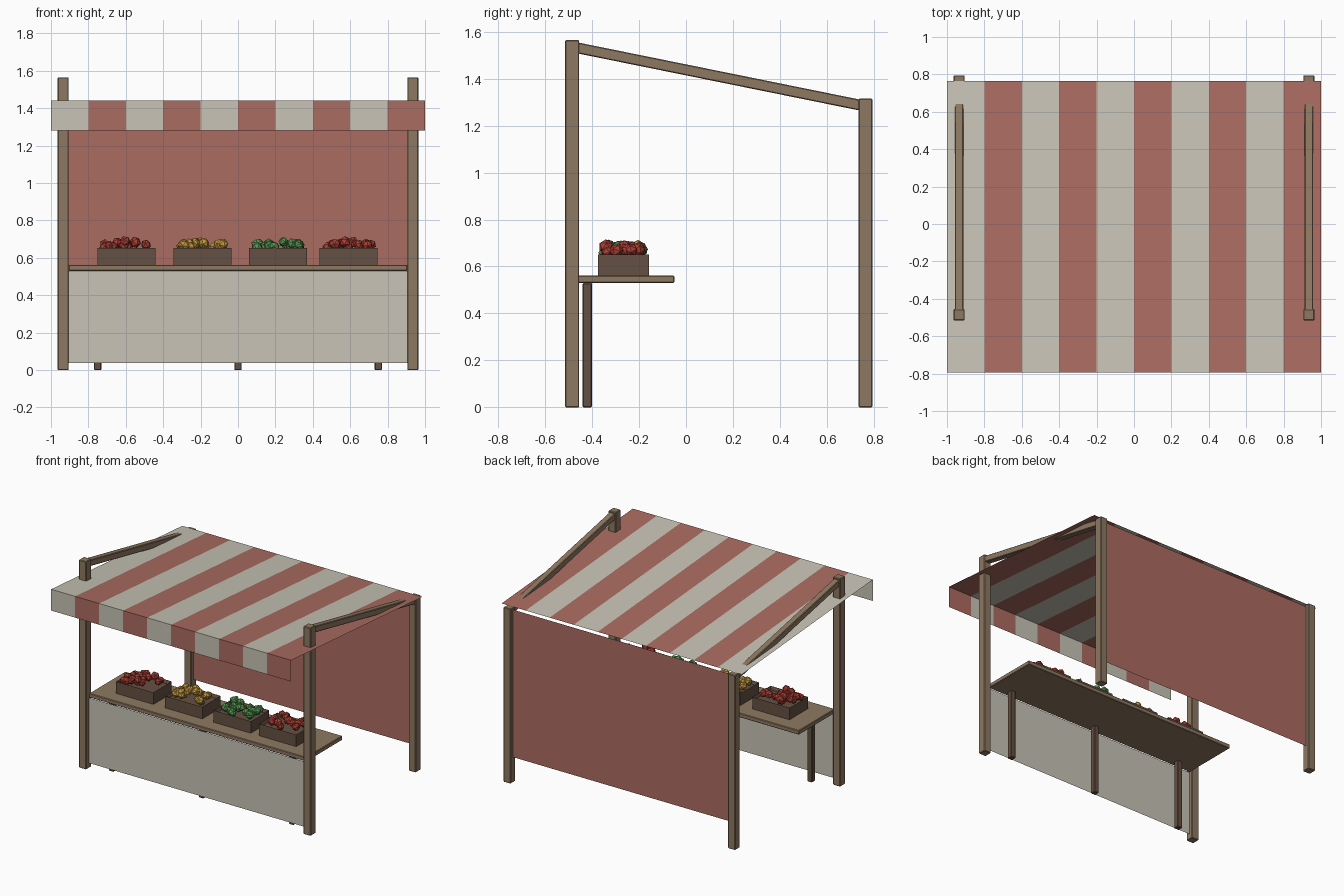
import bpy, bmesh, random
from math import atan2, hypot
from mathutils import Vector, Matrix

random.seed(4)
cube = bpy.data.objects.get("Cube")
if cube:
    bpy.data.objects.remove(cube, do_unlink=True)


def material(name, r, g, b):
    m = bpy.data.materials.new(name)
    m.use_nodes = True
    m.diffuse_color = (r, g, b, 1)
    m.node_tree.nodes["Principled BSDF"].inputs["Base Color"].default_value = (r, g, b, 1)
    return m


CREAM = material("cream cloth", .58, .55, .47)
RED = material("faded red cloth", .41, .15, .12)
WOOD = material("light wood", .27, .19, .12)
DARK = material("dark wood", .13, .08, .055)
TOMATO = material("tomato red", .42, .05, .035)
YELLOW = material("fruit yellow", .56, .32, .05)
GREEN = material("fruit green", .09, .30, .08)


def finish(name, bm, *mats):
    me = bpy.data.meshes.new(name)
    bm.to_mesh(me)
    bm.free()
    for m in mats:
        me.materials.append(m)
    ob = bpy.data.objects.new(name, me)
    bpy.context.collection.objects.link(ob)
    return ob


def box(name, lo, hi, mat, bevel=.004):
    lo, hi = Vector(lo), Vector(hi)
    bm = bmesh.new()
    bmesh.ops.create_cube(bm, size=1, matrix=Matrix.Translation((lo + hi) / 2)
                          @ Matrix.Diagonal((*(hi - lo), 1)))
    ob = finish(name, bm, mat)
    if bevel:
        mod = ob.modifiers.new("soft edges", "BEVEL")
        mod.width, mod.segments = bevel, 1
    return ob


def sheet(name, half_width, path, mats, strips=1):
    """Cloth swept along x from a (y, z) path, striped in alternating colours."""
    bm = bmesh.new()
    rows = [[bm.verts.new((half_width * (2 * i / strips - 1), y, z))
             for i in range(strips + 1)] for y, z in path]
    for a, b in zip(rows, rows[1:]):
        for i in range(strips):
            f = bm.faces.new((a[i], a[i + 1], b[i + 1], b[i]))
            f.material_index = i % len(mats)
    return finish(name, bm, *mats)


# Frame: posts and sloping beams
for side, s in (("right", -1), ("left", 1)):
    x = s * .935
    box("front_post_" + side, (x - .03, -.515, 0), (x + .03, -.455, 1.565), WOOD)
    box("back_post_" + side, (x - .03, .735, 0), (x + .03, .795, 1.315), WOOD)
    start, end = Vector((x, -.47, 1.533)), Vector((x, .75, 1.286))
    span = end - start
    half = span.length / 2
    beam = box("roof_beam_" + side, (-.023, -half, -.023), (.023, half, .023), WOOD)
    beam.location = (start + end) / 2
    beam.rotation_euler.x = atan2(span.z, hypot(span.x, span.y))

# Cloths: striped awning with valance, back wall, counter skirt
sheet("awning", 1, [(-.795, 1.28), (-.795, 1.44), (.765, 1.322)], (CREAM, RED), 10)
sheet("back_cloth", .92, [(.765, .19), (.765, 1.3)], (RED,))
sheet("counter_skirt", .91, [(-.482, .038), (-.482, .53)], (CREAM,))

# Counter and its legs
box("counter_top", (-.905, -.48, .53), (.905, -.05, .562), WOOD)
for name, x in (("right", -.75), ("middle", 0), ("left", .75)):
    box("counter_leg_" + name, (x - .02, -.44, 0), (x + .02, -.4, .53), DARK)


def crate(name, x):
    """Shallow open box with a sunken top."""
    ob = box(name, (x - .155, -.375, .562), (x + .155, -.157, .652), DARK, 0)
    bm = bmesh.new()
    bm.from_mesh(ob.data)
    top = max(bm.faces, key=lambda f: f.calc_center_median().z)
    bmesh.ops.inset_region(bm, faces=[top], thickness=.012)
    bmesh.ops.translate(bm, verts=top.verts, vec=(0, 0, -.025))
    bm.to_mesh(ob.data)
    bm.free()


def produce(name, x, mat, count):
    """Loose heap of faceted fruit, higher in the middle."""
    bm = bmesh.new()
    for i in range(count):
        u, v = random.uniform(-1, 1), random.uniform(-1, 1)
        z = .652 + random.uniform(0, .04) * (1 - .5 * abs(u))
        turn = Matrix.Rotation(random.uniform(0, 6), 4, (u, v, 1))
        bmesh.ops.create_icosphere(bm, subdivisions=1, radius=random.uniform(.026, .032),
                                   matrix=Matrix.Translation((x + u * .12, -.266 + v * .08, z)) @ turn)
    finish(name, bm, mat)


# Produce crates along the counter
for label, x, mat, count in (("tomato", -.597, TOMATO, 24), ("yellow_fruit", -.19, YELLOW, 26),
                             ("green_fruit", .215, GREEN, 24), ("red_fruit", .592, TOMATO, 18)):
    crate(label + "_crate", x)
    produce(label + "_heap", x, mat, count)
